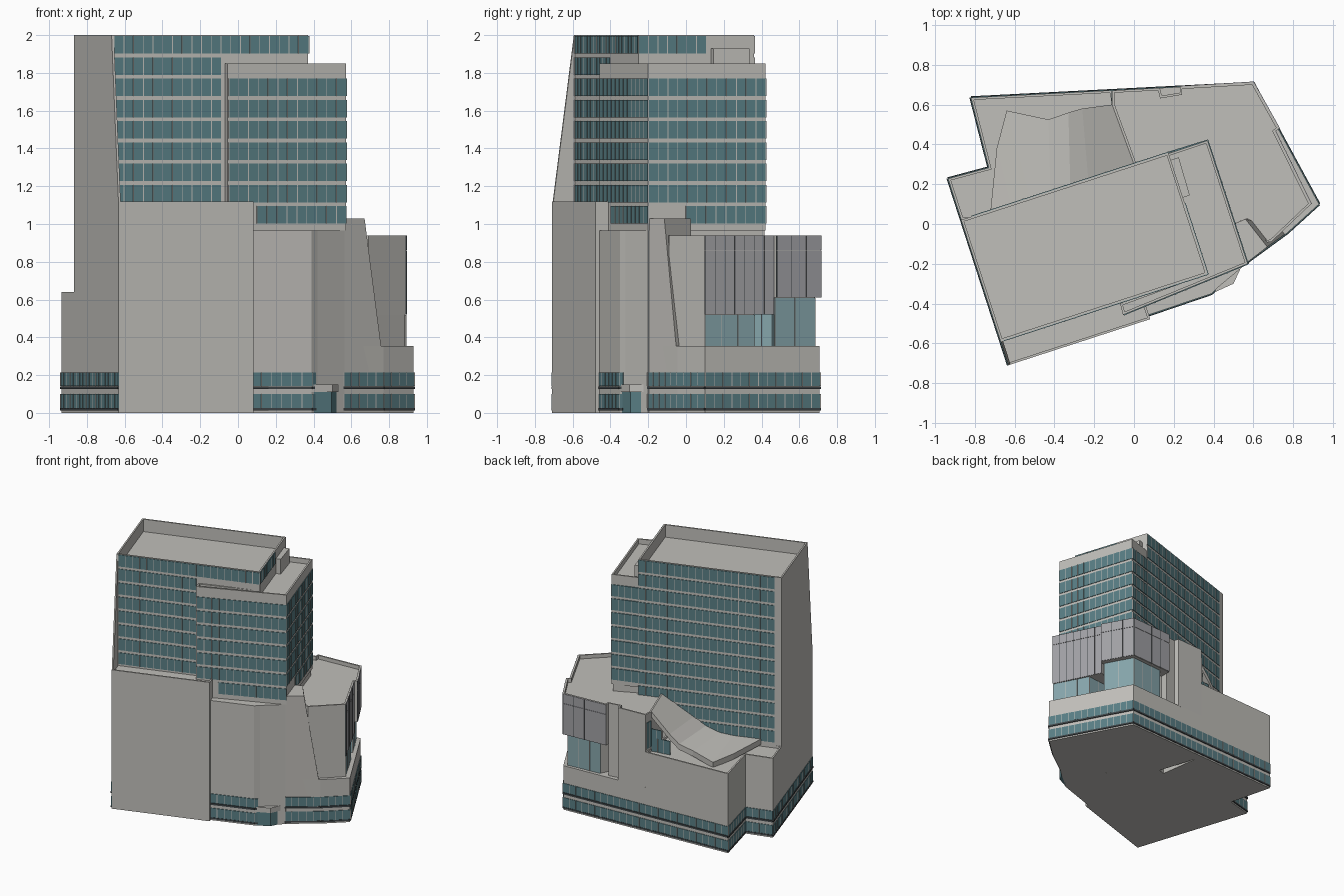
import bpy, bmesh, math
from mathutils import Vector

if "Cube" in bpy.data.objects:
    bpy.data.objects.remove(bpy.data.objects["Cube"])

C, S = math.cos(math.radians(18)), math.sin(math.radians(18))
def L(a, b):
    """Tower-aligned coordinates (turned 18 degrees) to world x, y."""
    return (a * C - b * S, a * S + b * C)

def material(name, col):
    m = bpy.data.materials.new(name)
    m.diffuse_color = (*col, 1)
    m.use_nodes = True
    m.node_tree.nodes["Principled BSDF"].inputs["Base Color"].default_value = m.diffuse_color
    return m
GLASS = material("glass_teal", (0.10, 0.21, 0.235))
PALE = material("glass_pale", (0.24, 0.38, 0.41))
DARK = material("dark_joint", (0.05, 0.06, 0.065))
PANEL = material("panel_grey", (0.36, 0.36, 0.38))
GREY = material("wall_grey", (0.53, 0.52, 0.49))

def finish(bm, name, mat=GREY):
    bmesh.ops.recalc_face_normals(bm, faces=bm.faces)
    me = bpy.data.meshes.new(name)
    bm.to_mesh(me)
    bm.free()
    me.materials.append(mat)
    ob = bpy.data.objects.new(name, me)
    bpy.context.collection.objects.link(ob)
    return ob

def inset(poly, t):
    """Mitred inward offset of a counter-clockwise polygon."""
    out = []
    for i, p in enumerate(poly):
        a, b, c = Vector(poly[i - 1]), Vector(p), Vector(poly[(i + 1) % len(poly)])
        d1, d2 = (b - a).normalized(), (c - b).normalized()
        n1, n2 = Vector((-d1.y, d1.x)), Vector((-d2.y, d2.x))
        out.append(b + (n1 + n2) * t / max(1 + n1.dot(n2), 0.3))
    return out

def prism(name, poly, z0, z1, rim=0, top=None, mat=GREY, t=0.012):
    """Vertical block; rim sinks the roof behind a parapet, top gives another upper outline."""
    bm = bmesh.new()
    rings = [(poly, z0), (top or poly, z1)]
    if rim:
        inner = inset(poly, t)
        rings += [(inner, z1), (inner, z1 - rim)]
    vs = [[bm.verts.new((p[0], p[1], z)) for p in pts] for pts, z in rings]
    n = len(poly)
    for lo, hi in zip(vs, vs[1:]):
        for i in range(n):
            j = (i + 1) % n
            bm.faces.new((lo[i], lo[j], hi[j], hi[i]))
    bm.faces.new(vs[0][::-1])
    bm.faces.new(vs[-1])
    return finish(bm, name, mat)

def strip(bm, p, q, z0, z1, d):
    """Thin box standing on line p-q, reaching d outwards (right of the direction)."""
    p, q = Vector(p), Vector(q)
    e = (q - p).normalized()
    n = Vector((e.y, -e.x))
    c = [p - n * 0.003, q - n * 0.003, q + n * d, p + n * d]
    v = [[bm.verts.new((k.x, k.y, z)) for k in c] for z in (z0, z1)]
    for i in range(4):
        j = (i + 1) % 4
        bm.faces.new((v[0][i], v[0][j], v[1][j], v[1][i]))
    bm.faces.new(v[0])
    bm.faces.new(v[1])

def curtain(name, path, rows, step=0.055, mat=GLASS, bars=GREY, w=0.004):
    """Glazed rows along a path, divided by upright bars."""
    g, m = bmesh.new(), bmesh.new()
    for p, q in zip(path, path[1:]):
        p, q = Vector(p), Vector(q)
        n = max(1, round((q - p).length / step))
        e = (q - p).normalized() * w / 2
        for z0, z1 in rows:
            strip(g, p, q, z0, z1, 0.004)
            for i in range(n):
                c = p.lerp(q, i / n)
                strip(m, c - e, c + e, z0, z1, 0.006)
    finish(g, name, mat)
    finish(m, name + "_bars", bars)

def band(name, path, z0, z1, mat=DARK):
    bm = bmesh.new()
    for p, q in zip(path, path[1:]):
        strip(bm, p, q, z0, z1, 0.007)
    finish(bm, name, mat)

def floors(k0, k1):
    return [(1.115 + 0.1125 * k, 1.115 + 0.1125 * k + 0.092) for k in range(k0, k1)]

# Tower slab, leaning fin and front block
A0, A1, B0, B1 = -0.82, 0.275, -0.354, 0.288
prism("tower", [L(A0, B0), L(A1, B0), L(A1, B1), L(A0, B1)], 0, 2, 0.10)
prism("end_fin", [L(A0, -0.478), L(-0.808, -0.478), L(-0.808, -0.34), L(A0, -0.34)], 1.10, 2,
      top=[L(A0, -0.358), L(-0.808, -0.358), L(-0.808, -0.34), L(A0, -0.34)])
prism("front_block", [L(A0, -0.48), L(-0.07, -0.48), L(-0.07, -0.33), L(A0, -0.33)], 0, 1.12, 0.02)
curtain("tower_front_glass", [L(-0.806, B0), L(-0.21, B0)], floors(0, 7))
curtain("tower_front_top_glass", [L(-0.806, B0), L(A1, B0), L(A1, 0.02)], [(1.902, 1.996)])
curtain("tower_back_glass", [L(A1, B1), L(-0.765, B1)], floors(-4, 7) + [(1.902, 1.996)])

# Lower bay wrapped around the right end
bay = [(-0.07, -0.40), (-0.055, -0.457), (0.572, -0.2), (0.37, 0.42), (0.16, 0.35), (0.35, -0.245)]
prism("bay", bay, 0.965, 1.85, 0.04)
prism("bay_fill", [(0.1, -0.39), (0.56, -0.2), (0.36, 0.415), (0.1, 0.3)], 0.85, 1.7)
curtain("bay_front_glass", [(-0.05, -0.455), (0.572, -0.2)], floors(0, 6))
curtain("bay_front_low_glass", [(0.10, -0.393), (0.572, -0.2)], floors(-1, 0))
curtain("bay_side_glass", [(0.572, -0.2), (0.37, 0.42)], floors(0, 6))
curtain("bay_side_low_glass", [(0.507, 0.0), (0.37, 0.42)], floors(-1, 0))
curtain("bay_back_glass", [(0.37, 0.42), L(A1, B1)], floors(-1, 6))
prism("roof_box", [(0.24, 0.13), (0.28, 0.145), (0.225, 0.335), (0.18, 0.32)], 1.78, 1.93)

# Front shoulder, slanted wall and entrance
prism("shoulder", [(0.05, -0.465), (0.39, -0.35), (0.42, -0.32), (0.565, -0.2), (0.5, 0), (0, 0)],
      0, 0.965)
prism("slanted_wall", [(0.56, -0.2), (0.775, -0.04), (0.6, 0.05), (0.5, 0.0)], 0.22, 1.03,
      top=[(0.56, -0.2), (0.67, -0.115), (0.56, 0.025), (0.5, 0.0)])
porch = [(0.39, -0.35), (0.50, -0.30), (0.535, -0.225), (0.45, -0.25)]
prism("entrance_canopy", porch, 0.11, 0.15)
prism("entrance_glass", inset(porch, 0.008), 0, 0.11, mat=GLASS)

# Podium base on the right and back
prism("podium_base", [(0.55, -0.205), (0.77, -0.045), (0.93, 0.10), (0.60, 0.708), (-0.12, 0.671),
                      (0, 0.3), (0.3, 0)], 0, 0.355)

# Low block on the left and back
prism("low_block", [L(-0.5, 0.2), (-0.05, 0.25), (-0.11, 0.672), (-0.82, 0.635), (-0.73, 0.283),
                    (-0.935, 0.228), (-0.868, 0.02)][::1], 0, 0.64, 0.02)

# Upper hall with terrace recess beneath
west = [(0.23, 0.69), (0.23, 0.66), (0.14, 0.645), (0.13, 0.684), (-0.11, 0.671), (-0.11, 0.6),
        (0, 0.3), (0.3, 0.1)]
prism("upper_hall", [(0.60, -0.1), (0.69, -0.09), (0.89, 0.10), (0.71, 0.465), (0.73, 0.48),
                     (0.60, 0.712)] + west, 0.61, 0.94, 0.03)
prism("east_soffit", [(0.6, -0.1), (0.69, -0.09), (0.89, 0.10), (0.71, 0.465), (0.5, 0.4)],
      0.52, 0.615)
prism("hall_core", [(0.60, -0.1), (0.69, -0.09), (0.885, 0.10), (0.75, 0.36), (0.56, 0.34),
                    (0.56, 0.46), (0.69, 0.47), (0.575, 0.68), (0.30, 0.66), (0.27, 0.60),
                    (0.23, 0.60)] + west[1:], 0.35, 0.615)
curtain("terrace_glass_east", [(0.885, 0.10), (0.75, 0.36), (0.56, 0.34)], [(0.355, 0.519)],
        0.1, PALE)
curtain("terrace_glass_north", [(0.56, 0.46), (0.69, 0.47), (0.575, 0.68), (0.30, 0.66)],
        [(0.355, 0.609)], 0.1, PALE)
curtain("terrace_glass_inner", [(0.56, 0.34), (0.56, 0.46)], [(0.355, 0.609)], 0.06, PALE, DARK)

# Cladding panels on the hall
curtain("cladding_east", [(0.89, 0.10), (0.71, 0.465)], [(0.521, 0.86), (0.862, 0.938)],
        0.06, PANEL, DARK, 0.002)
curtain("cladding_north", [(0.73, 0.48), (0.60, 0.712), (0.23, 0.69)],
        [(0.612, 0.86), (0.862, 0.938)], 0.09, PANEL, DARK, 0.002)

# Ground level glazing all round, with dark sill lines
rows = [(0.025, 0.10), (0.142, 0.215)]
left_path = [(0.60, 0.708), (-0.82, 0.635), (-0.73, 0.283), (-0.935, 0.228), L(A0, -0.48)]
for name, path in (("front", [(0.07, -0.459), (0.39, -0.35), (0.41, -0.33)]),
                   ("right", [(0.555, -0.202), (0.77, -0.045), (0.93, 0.10), (0.60, 0.708)]),
                   ("back_left", left_path)):
    curtain("ground_glass_" + name, path, rows)
    band("sill_low_" + name, path, 0.012, 0.025)
    band("sill_mid_" + name, path, 0.126, 0.140)

# Swooping roof between low block and tower
outer = [(-0.72, 0.08, 0.68), (-0.69, 0.38, 0.67), (-0.64, 0.57, 0.66), (-0.43, 0.525, 0.68),
         (-0.33, 0.56, 0.72), (-0.26, 0.58, 0.79), (-0.11, 0.60, 0.94)]
inner = [(-0.72, 0.68), (-0.62, 0.68), (-0.52, 0.68), (-0.42, 0.69), (-0.32, 0.73),
         (-0.23, 0.79), (0.0, 0.94)]
bm = bmesh.new()
grid = []
for (x, y, z), (ix, iz) in zip(outer, inner):
    iy = 0.30 + 0.325 * ix
    grid.append([bm.verts.new(c) for c in ((x, y, z), (ix, iy, iz), (ix, iy, iz - 0.045),
                                           (x, y, z - 0.045))])
for a, b in zip(grid, grid[1:]):
    for i in range(4):
        j = (i + 1) % 4
        bm.faces.new((a[i], b[i], b[j], a[j]))
bm.faces.new(grid[0])
bm.faces.new(grid[-1])
finish(bm, "swoop_roof")

# Glazing below the swoop
curtain("swoop_glass", [(-0.11, 0.595), (-0.26, 0.572)], [(0.62, 0.73)], 0.05)
curtain("swoop_glass_upper", [(-0.11, 0.595), (-0.19, 0.583)], [(0.73, 0.80)], 0.05)
curtain("hall_side_glass", [(-0.11, 0.665), (-0.11, 0.605)], [(0.66, 0.87)], 0.03)
